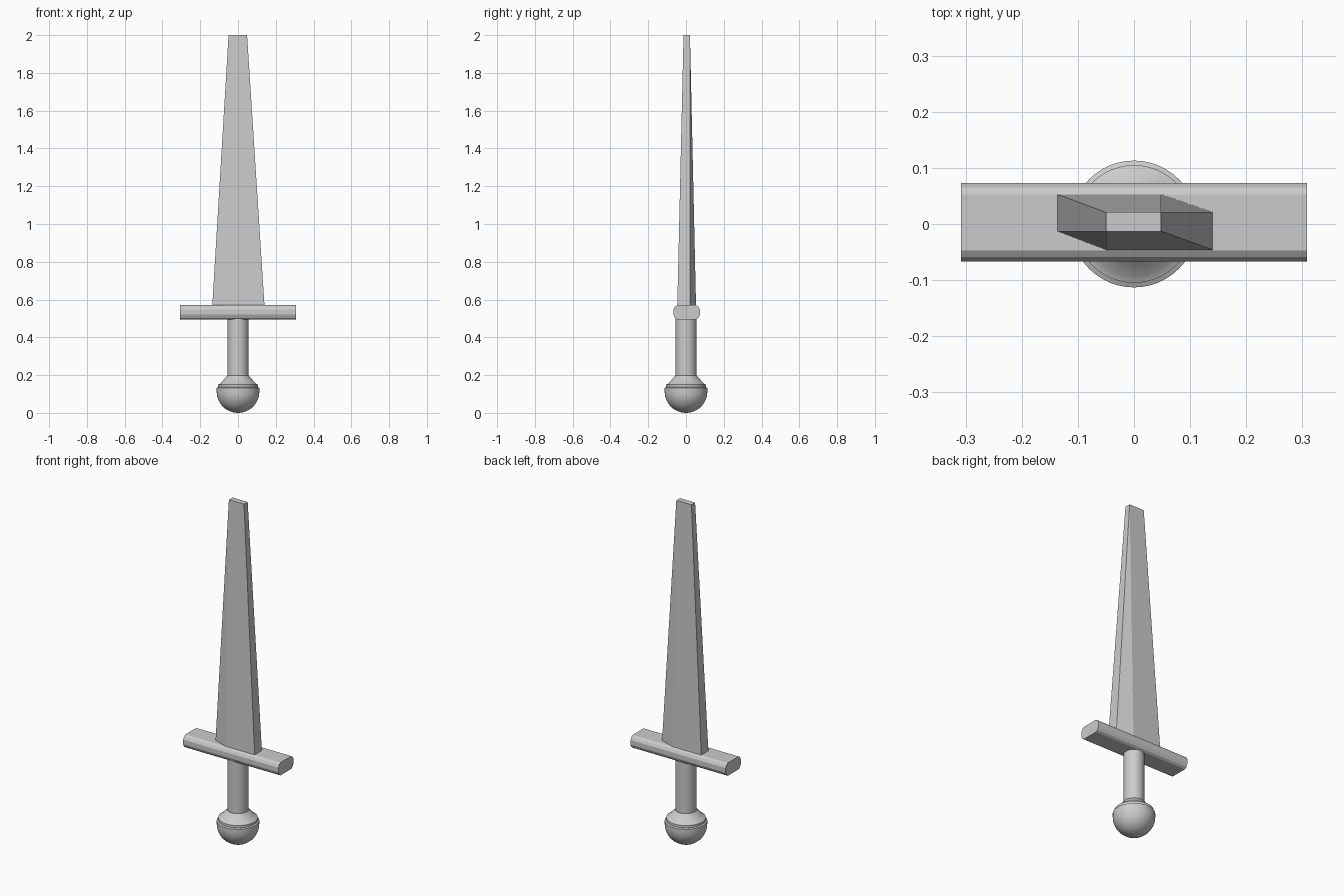
import bpy
from math import sin, cos, pi

if "Cube" in bpy.data.objects:
    bpy.data.objects.remove(bpy.data.objects["Cube"])


def make(name, verts, faces, smooth=False):
    mesh = bpy.data.meshes.new(name)
    mesh.from_pydata(verts, [], faces)
    mesh.validate()
    obj = bpy.data.objects.new(name, mesh)
    bpy.context.collection.objects.link(obj)
    bpy.ops.object.select_all(action='DESELECT')
    obj.select_set(True)
    bpy.context.view_layer.objects.active = obj
    bpy.ops.object.mode_set(mode='EDIT')
    bpy.ops.mesh.select_all(action='SELECT')
    bpy.ops.mesh.normals_make_consistent(inside=False)
    bpy.ops.object.mode_set(mode='OBJECT')
    if smooth:
        bpy.ops.object.shade_smooth_by_angle(angle=0.5)
    return obj


def lathe(name, profile, sides):
    """Revolve (radius, z) points around the z axis and cap both ends."""
    n = sides
    verts = [(r * cos(2 * pi * i / n), r * sin(2 * pi * i / n), z)
             for r, z in profile for i in range(n)]
    faces = [(k * n + i, k * n + (i + 1) % n, (k + 1) * n + (i + 1) % n, (k + 1) * n + i)
             for k in range(len(profile) - 1) for i in range(n)]
    last = (len(profile) - 1) * n
    faces += [tuple(range(n)), tuple(range(last, last + n))]
    return make(name, verts, faces, True)


# Blade: two opposite corners are sharp ridges, the other two are chamfered
X0, X1, X2, X3 = -0.136, -0.05, 0.048, 0.14
Y0, Y1, Y2, Y3 = -0.046, -0.013, 0.021, 0.053
ZB, ZT = 0.57, 2.0
base = [(X1, Y0), (X2, Y0), (X3, Y0), (X3, Y1), (X3, Y2),
        (X2, Y3), (X1, Y3), (X0, Y3), (X0, Y2), (X0, Y1)]
tip = [(X1, Y1), (X2, Y1), (X2, Y2), (X1, Y2)]
verts = [(x, y, ZB) for x, y in base] + [(x, y, ZT) for x, y in tip]
make("blade", verts, [
    (0, 1, 11, 10), (3, 4, 12, 11), (5, 6, 13, 12), (8, 9, 10, 13),  # broad sides
    (1, 2, 11), (2, 3, 11), (6, 7, 13), (7, 8, 13),                  # ridged corners
    (4, 5, 12), (9, 0, 10),                                          # chamfered corners
    (10, 11, 12, 13), tuple(range(9, -1, -1))])

# Crossguard: bar with rounded front and back
half = [(0.05, 0.495), (0.062, 0.503), (0.07, 0.52), (0.07, 0.547), (0.062, 0.562), (0.05, 0.57)]
section = half + [(-y, z) for y, z in reversed(half)]
n = len(section)
make("crossguard",
     [(x, y + 0.003, z) for x in (-0.308, 0.308) for y, z in section],
     [(i, (i + 1) % n, n + (i + 1) % n, n + i) for i in range(n)]
     + [tuple(range(n)), tuple(range(n, 2 * n))])

# Grip
lathe("grip", [(0.055, 0.185), (0.055, 0.5)], 32)

# Pommel: round bowl with stepped collar tapering into the grip
R = 0.113
bowl = [(R * sin(a), R - R * cos(a)) for a in [pi / 2 * i / 12 for i in range(13)]]
bowl[0] = (0.002, 0.0)
lathe("pommel", bowl + [(R, 0.132), (0.105, 0.136), (0.105, 0.15),
                        (0.093, 0.155), (0.057, 0.197)], 48)
